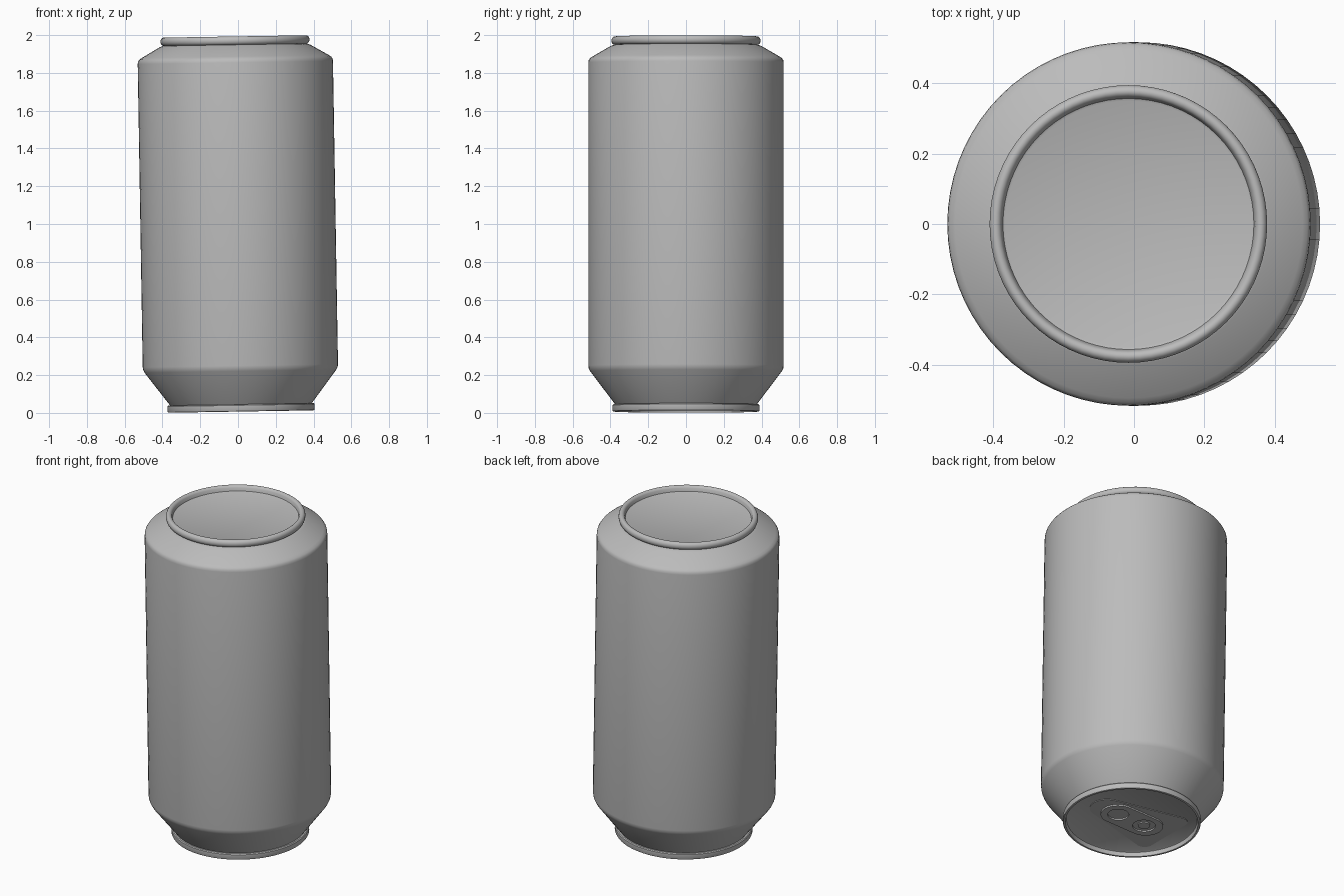
import bpy, bmesh
from math import sin, cos, pi, radians
from mathutils import Vector

SIDES = 72
TILT = -0.0165

cube = bpy.data.objects.get("Cube")
if cube:
    bpy.data.objects.remove(cube, do_unlink=True)

# Single bare metal colour
metal = bpy.data.materials.new("bare_grey_metal")
metal.use_nodes = True
colour = (0.5, 0.5, 0.5, 1)
metal.diffuse_color = colour
metal.node_tree.nodes["Principled BSDF"].inputs["Base Color"].default_value = colour


def place(obj):
    """Lean the part with the whole can and smooth it."""
    obj.location = (0, 0, 1)
    obj.rotation_euler = (0, TILT, 0)
    bpy.ops.object.select_all(action='DESELECT')
    obj.select_set(True)
    bpy.context.view_layer.objects.active = obj
    bpy.ops.object.shade_smooth_by_angle(angle=radians(35))


def add_mesh(name, bm):
    bmesh.ops.recalc_face_normals(bm, faces=bm.faces)
    mesh = bpy.data.meshes.new(name)
    bm.to_mesh(mesh)
    bm.free()
    mesh.materials.append(metal)
    obj = bpy.data.objects.new(name, mesh)
    bpy.context.collection.objects.link(obj)
    place(obj)


def lathe(name, profile):
    """Spin (radius, height) points around the can's axis."""
    bm = bmesh.new()
    verts = [bm.verts.new((r, 0, h)) for r, h in profile]
    edges = [bm.edges.new(pair) for pair in zip(verts, verts[1:])]
    bmesh.ops.spin(bm, geom=verts + edges, axis=(0, 0, 1), cent=(0, 0, 0),
                   angle=2 * pi, steps=SIDES)
    bmesh.ops.remove_doubles(bm, verts=bm.verts, dist=1e-5)
    add_mesh(name, bm)


def rounded(circles, steps=64):
    """Outline wrapped tightly around (x, y, radius) circles."""
    points = []
    for i in range(steps):
        n = Vector((cos(2 * pi * i / steps), sin(2 * pi * i / steps)))
        x, y, r = max(circles, key=lambda c: c[0] * n.x + c[1] * n.y + c[2])
        points.append((x + r * n.x, y + r * n.y))
    return points


def plate(name, height, thickness, *outlines):
    """Flat plate; outlines after the first become holes."""
    curve = bpy.data.curves.new(name + "_outline", 'CURVE')
    curve.dimensions = '2D'
    curve.fill_mode = 'BOTH'
    curve.extrude = thickness / 2
    for outline in outlines:
        spline = curve.splines.new('POLY')
        spline.points.add(len(outline) - 1)
        for point, (x, y) in zip(spline.points, outline):
            point.co = (x, y, 0, 1)
        spline.use_cyclic_u = True
    helper = bpy.data.objects.new(name + "_outline", curve)
    bpy.context.collection.objects.link(helper)
    bpy.context.view_layer.update()
    bm = bmesh.new()
    bm.from_mesh(helper.evaluated_get(bpy.context.evaluated_depsgraph_get()).to_mesh())
    bpy.data.objects.remove(helper, do_unlink=True)
    bmesh.ops.remove_doubles(bm, verts=bm.verts, dist=1e-5)
    bmesh.ops.translate(bm, verts=bm.verts, vec=(0, 0, height))
    add_mesh(name, bm)


# Can body: dished end, rolled ring, shoulder, wall and lower taper
ring = [(0.377 + 0.018 * cos(a), 0.971 + 0.022 * sin(a))
        for a in (radians(150 - 20 * i) for i in range(13))]
lathe("can_body", [(0, 0.96), (0.35, 0.96), (0.357, 0.963)] + ring + [
    (0.385, 0.948), (0.40, 0.942), (0.495, 0.887), (0.508, 0.878),
    (0.515, 0.868), (0.517, 0.855), (0.517, -0.75), (0.515, -0.764),
    (0.508, -0.779), (0.375, -0.955)])

# Lid with a raised rim around a recessed panel
lathe("lid", [(0.36, -0.955), (0.385, -0.955), (0.39, -0.96), (0.39, -0.985),
              (0.387, -0.991), (0.382, -0.993), (0.375, -0.992),
              (0.37, -0.968), (0.365, -0.965), (0, -0.965)])

# Pressed teardrop panel, pull tab with two holes, and rivet
plate("lid_panel", -0.966, 0.005,
      rounded([(0.18, 0, 0.1), (-0.22, 0.15, 0.05), (-0.22, -0.15, 0.05)]))
plate("pull_tab", -0.973, 0.009,
      rounded([(0.1, 0, 0.1), (-0.1, 0, 0.1)]),
      rounded([(0.1, 0, 0.06)]), rounded([(-0.09, 0, 0.065)]))
plate("rivet", -0.972, 0.008, rounded([(-0.09, 0, 0.035)]))
